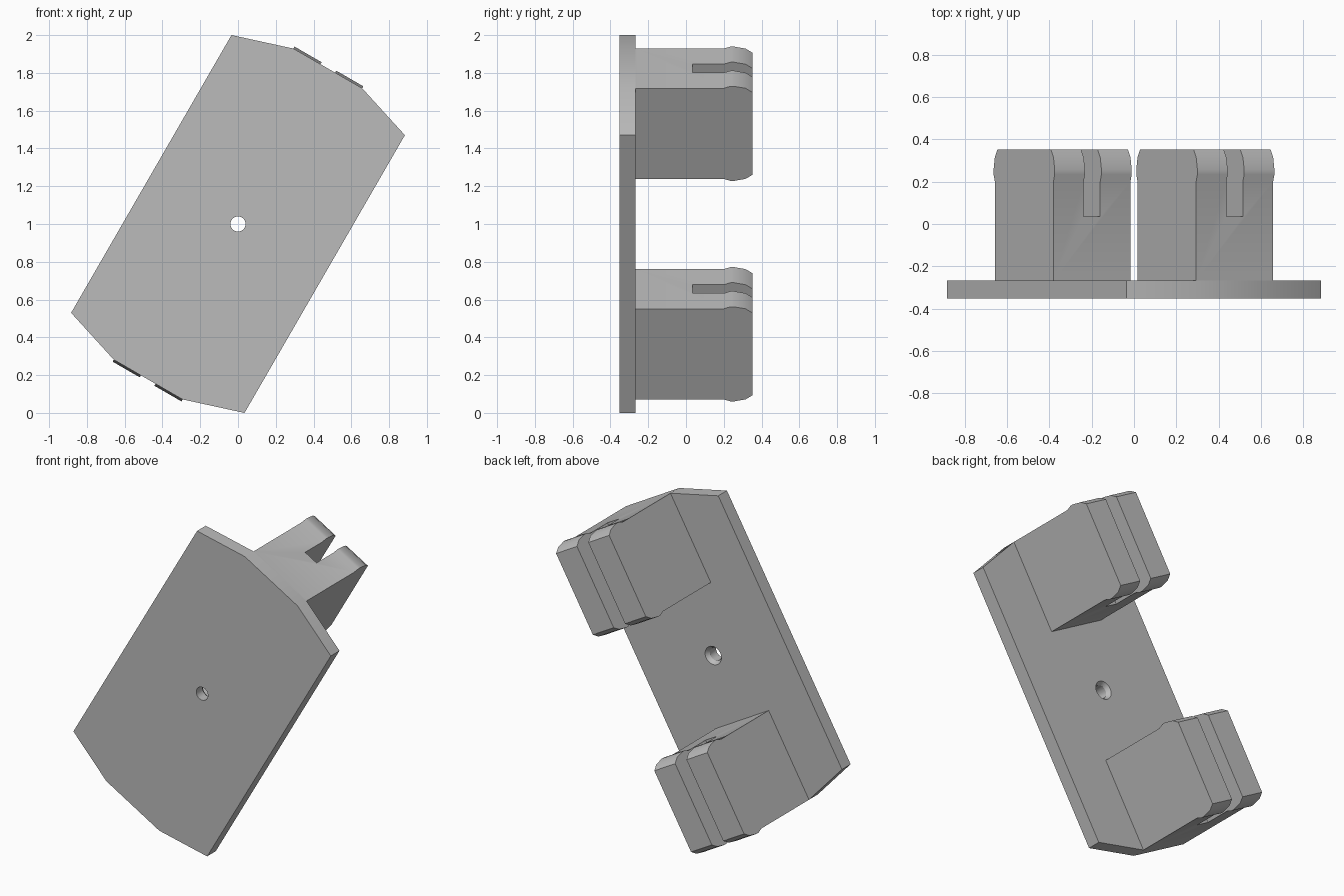
import bpy, bmesh, math
from mathutils import Matrix, Vector

old = bpy.data.objects.get("Cube")
if old:
    bpy.data.objects.remove(old, do_unlink=True)

grey = bpy.data.materials.new("plain grey")
grey.use_nodes = True
colour = (0.5, 0.5, 0.5, 1)
grey.diffuse_color = colour
grey.node_tree.nodes["Principled BSDF"].inputs["Base Color"].default_value = colour

# The whole bracket leans about the y axis, with its centre at z = 1
LEAN = Matrix.Translation((0, 0, 1)) @ Matrix.Rotation(math.radians(30), 4, 'Y')
FRONT, REAR, TIP = -0.352, -0.267, 0.352
HALF_W, END = 0.21, 0.951


def prism(name, points, direction):
    """Extrude a closed outline along a direction, then lean it."""
    bm = bmesh.new()
    face = bm.faces.new([bm.verts.new(p) for p in points])
    ext = bmesh.ops.extrude_face_region(bm, geom=[face])
    moved = [g for g in ext["geom"] if isinstance(g, bmesh.types.BMVert)]
    bmesh.ops.translate(bm, verts=moved, vec=Vector(direction))
    bmesh.ops.recalc_face_normals(bm, faces=bm.faces)
    return finish(name, bm)


def finish(name, bm):
    bm.transform(LEAN)
    mesh = bpy.data.meshes.new(name)
    bm.to_mesh(mesh)
    bm.free()
    mesh.materials.append(grey)
    obj = bpy.data.objects.new(name, mesh)
    bpy.context.collection.objects.link(obj)
    return obj


def activate(obj):
    bpy.ops.object.select_all(action='DESELECT')
    obj.select_set(True)
    bpy.context.view_layer.objects.active = obj


def cut(obj, cutter):
    activate(obj)
    mod = obj.modifiers.new("cut", 'BOOLEAN')
    mod.operation, mod.solver, mod.object = 'DIFFERENCE', 'EXACT', cutter
    bpy.ops.object.modifier_apply(modifier=mod.name)
    bpy.data.objects.remove(cutter, do_unlink=True)


def drill(name, r_front, r_back, y0, y1):
    """Round cutter running along y."""
    bm = bmesh.new()
    bmesh.ops.create_cone(bm, cap_ends=True, segments=32, radius1=r_front,
                          radius2=r_back, depth=y1 - y0)
    bm.transform(Matrix.Translation((0, (y0 + y1) / 2, 0))
                 @ Matrix.Rotation(math.radians(-90), 4, 'X'))
    return finish(name, bm)


# Back plate with bevelled ends and a countersunk centre hole
half = [(-0.53, 0.849), (-HALF_W, END), (HALF_W, END), (0.53, 0.849)]
outline = half + [(-u, -v) for u, v in half]
plate = prism("plate", [(u, FRONT, v) for u, v in outline], (0, REAR - FRONT, 0))
cut(plate, drill("hole_cutter", 0.04, 0.04, FRONT - 0.1, REAR + 0.1))
cut(plate, drill("sink_cutter", 0.036, 0.06, REAR - 0.03, REAR + 0.006))

# Clip blocks: ridged, chamfered side profile, split by a slot
MID, LENGTH = 0.674, 0.277
side = [(LENGTH, REAR), (LENGTH, 0.2), (LENGTH + 0.012, 0.235),
        (LENGTH + 0.012, 0.255), (LENGTH, 0.315), (LENGTH - 0.025, TIP)]
profile = side + [(-v, y) for v, y in reversed(side)]
parts = [plate]
for name, sign in (("upper_clip", 1), ("lower_clip", -1)):
    clip = prism(name, [(-HALF_W, y, sign * MID + v) for v, y in profile],
                 (2 * HALF_W, 0, 0))
    slot = [(u, y, sign * MID - 0.5)
            for u, y in ((-0.045, 0.035), (0.045, 0.035), (0.045, 0.5), (-0.045, 0.5))]
    cut(clip, prism("slot_cutter", slot, (0, 0, 1)))
    parts.append(clip)

for obj in parts:
    activate(obj)
    bpy.ops.object.shade_smooth_by_angle(angle=math.radians(25))
